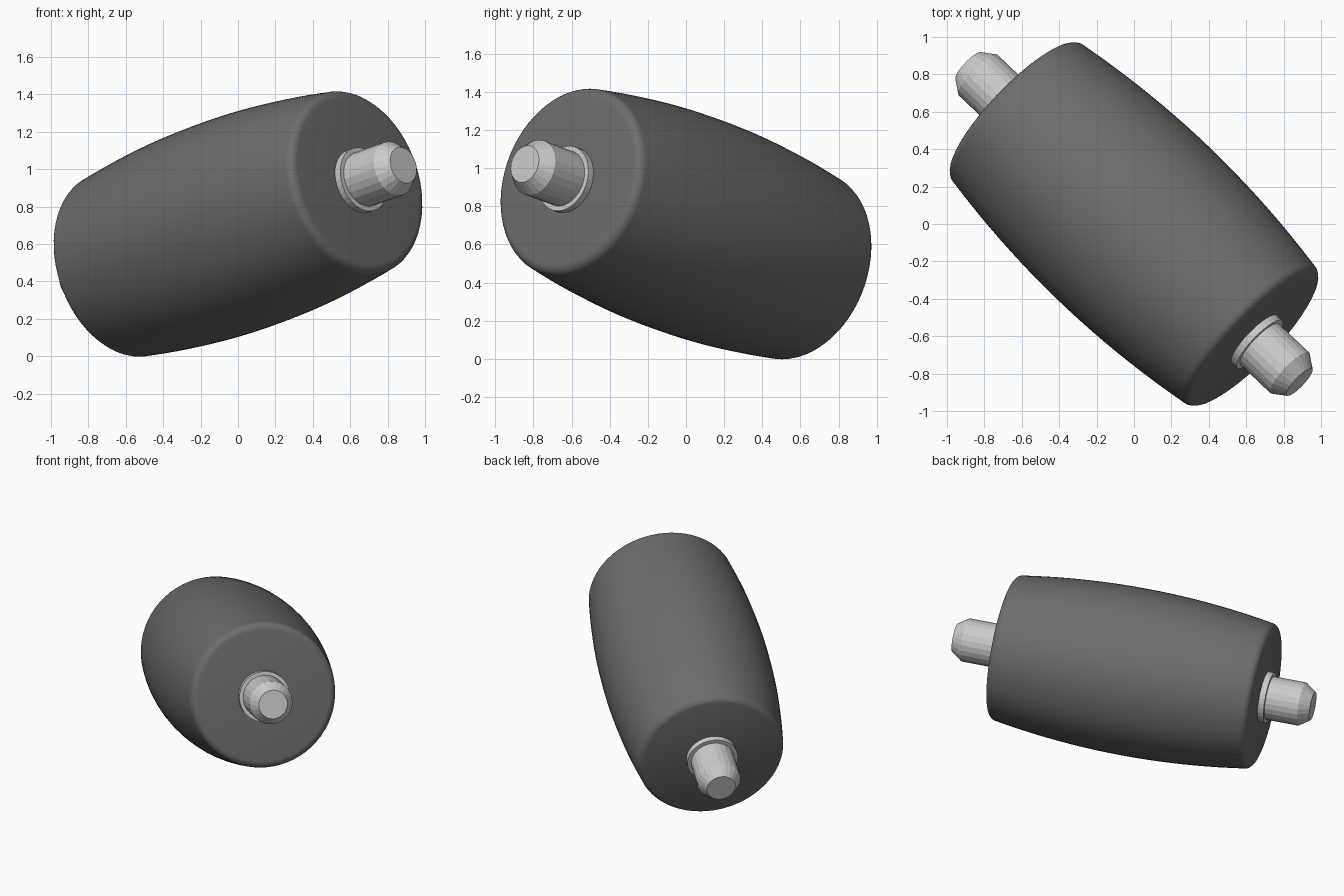
import bpy
import math
from mathutils import Matrix, Vector

cube = bpy.data.objects.get("Cube")
if cube:
    bpy.data.objects.remove(cube, do_unlink=True)

AXIS = Vector((0.70, -0.669, 0.249)).normalized()
CENTRE = Vector((0, 0, 0.707))
PLACE = Matrix.Translation(CENTRE) @ AXIS.to_track_quat("Z", "Y").to_matrix().to_4x4()


def material(name, value):
    mat = bpy.data.materials.new(name)
    mat.use_nodes = True
    colour = (value, value, value, 1)
    mat.diffuse_color = colour
    mat.node_tree.nodes["Principled BSDF"].inputs["Base Color"].default_value = colour
    return mat


def lathe(name, profile, sides, mat, smooth):
    """Spin (radius, height) points round the tilted axis and cap both ends."""
    verts, faces = [], []
    for r, h in profile:
        for i in range(sides):
            a = 2 * math.pi * i / sides
            verts.append((r * math.cos(a), r * math.sin(a), h))
    for ring in range(len(profile) - 1):
        for i in range(sides):
            j = (i + 1) % sides
            a, b = ring * sides, (ring + 1) * sides
            faces.append((a + i, a + j, b + j, b + i))
    faces.append(tuple(reversed(range(sides))))
    faces.append(tuple(range(len(verts) - sides, len(verts))))
    mesh = bpy.data.meshes.new(name)
    mesh.from_pydata(verts, [], faces)
    mesh.materials.append(mat)
    obj = bpy.data.objects.new(name, mesh)
    bpy.context.collection.objects.link(obj)
    obj.matrix_world = PLACE
    if smooth:
        bpy.ops.object.select_all(action="DESELECT")
        obj.select_set(True)
        bpy.context.view_layer.objects.active = obj
        bpy.ops.object.shade_smooth_by_angle(angle=math.radians(30))
    return obj


def mirrored(half):
    return [(r, -h) for r, h in reversed(half)] + half


rubber = material("dark_grey_rubber", 0.15)
steel = material("light_grey_steel", 0.6)

# Barrel: bulging side, rounded rims, flat ends
HALF, MID_R, END_R, FILLET = 0.92, 0.575, 0.507, 0.05
SHOULDER = HALF - FILLET
half = [(MID_R - (MID_R - END_R) * (k / 12) ** 2, SHOULDER * k / 12) for k in range(1, 13)]
for k in range(1, 7):
    a = math.pi / 2 * k / 6
    half.append((END_R - FILLET * (1 - math.cos(a)), SHOULDER + FILLET * math.sin(a)))
lathe("roller_barrel", mirrored([(MID_R, 0.0)] + half)[1:], 64, rubber, True)

# Shaft: chamfered pin with a collar against each barrel end
pin = [(0.15, 1.19), (0.10, 1.263)]
lathe("shaft", mirrored(pin), 24, steel, False)
for side, sign in (("front", 1), ("back", -1)):
    collar = sorted([(0.176, sign * 0.90), (0.176, sign * 0.96)], key=lambda p: p[1])
    lathe(side + "_collar", collar, 32, steel, False)
